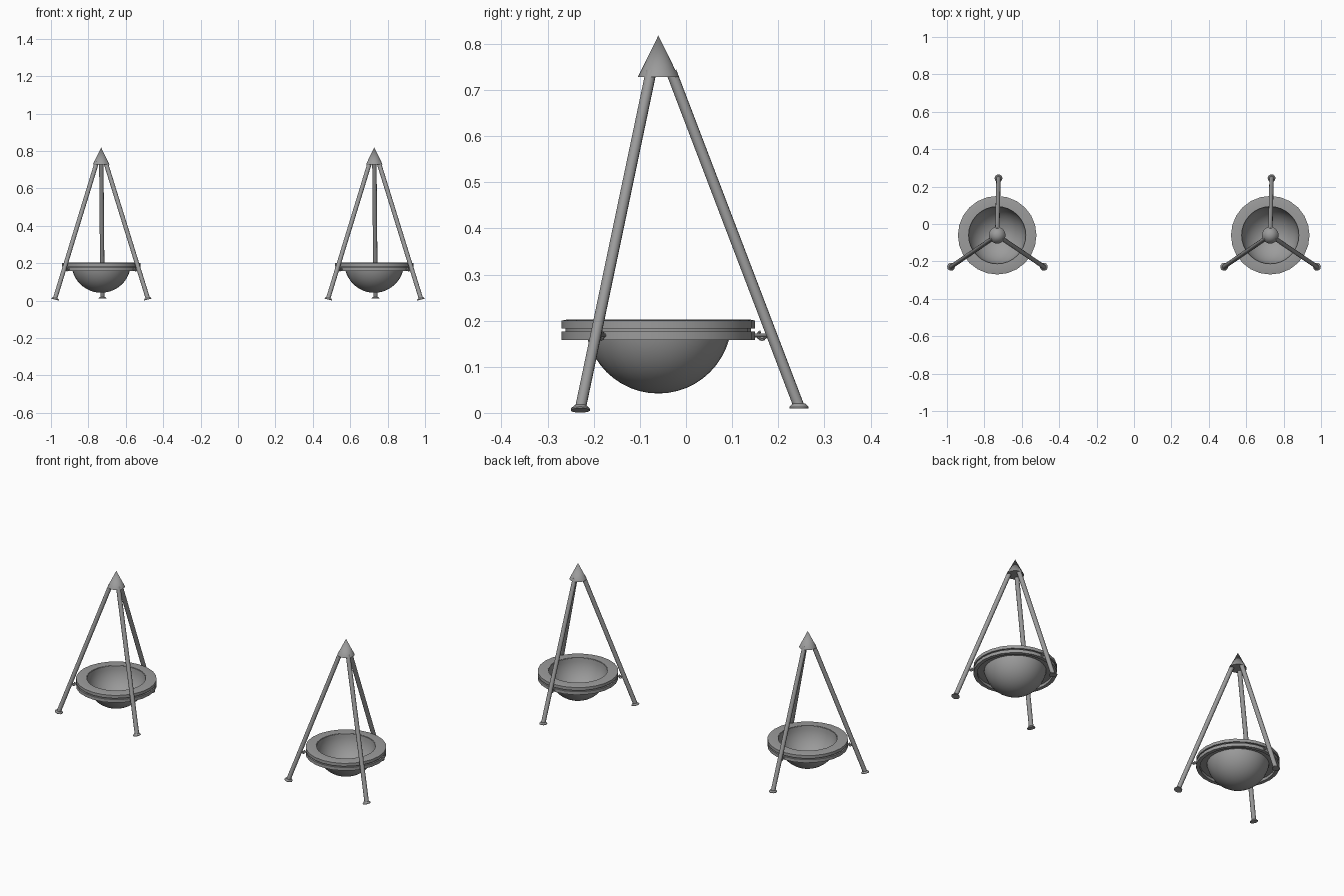
import bpy, bmesh, math
from mathutils import Vector

cube = bpy.data.objects.get("Cube")
if cube:
    bpy.data.objects.remove(cube, do_unlink=True)

# One grey metal for everything
metal = bpy.data.materials.new("grey_metal")
metal.use_nodes = True
metal.diffuse_color = (0.33, 0.33, 0.33, 1)
metal.node_tree.nodes["Principled BSDF"].inputs["Base Color"].default_value = (0.33, 0.33, 0.33, 1)

SITES = {"right": -0.7315, "left": 0.7285}
CY = -0.06  # centre line of each bowl and cap


def place(name, bm, loc=(0, 0, 0)):
    """Finish a mesh and put one linked copy at each site."""
    bmesh.ops.recalc_face_normals(bm, faces=bm.faces)
    mesh = bpy.data.meshes.new(name)
    bm.to_mesh(mesh)
    bm.free()
    mesh.materials.append(metal)
    for i, (side, x) in enumerate(SITES.items()):
        ob = bpy.data.objects.new(f"{side}_{name}", mesh)
        bpy.context.collection.objects.link(ob)
        ob.location = Vector(loc) + Vector((x, 0, 0))
        if i == 0:
            bpy.ops.object.select_all(action='DESELECT')
            ob.select_set(True)
            bpy.context.view_layer.objects.active = ob
            bpy.ops.object.shade_smooth_by_angle(angle=math.radians(35))


def lathe(name, profile, steps, closed=True, loc=(0, CY, 0), up=(0, 0, 1)):
    """Turn an (r, z) profile round the axis 'up'."""
    bm = bmesh.new()
    vs = [bm.verts.new((r, 0, z)) for r, z in profile]
    pairs = list(zip(vs, vs[1:])) + ([(vs[-1], vs[0])] if closed else [])
    edges = [bm.edges.new(p) for p in pairs]
    bmesh.ops.spin(bm, geom=vs + edges, cent=(0, 0, 0), axis=(0, 0, 1),
                   angle=math.tau, steps=steps, use_duplicate=False)
    bmesh.ops.remove_doubles(bm, verts=bm.verts, dist=1e-5)
    turn = Vector((0, 0, 1)).rotation_difference(Vector(up)).to_matrix()
    bmesh.ops.rotate(bm, verts=bm.verts, cent=(0, 0, 0), matrix=turn)
    place(name, bm, loc)


def tube(name, points, radius, sides):
    """Round bar along a path."""
    pts = [Vector(p) for p in points]
    bm = bmesh.new()
    rings = []
    for i, p in enumerate(pts):
        d = (pts[min(i + 1, len(pts) - 1)] - pts[max(i - 1, 0)]).normalized()
        a = d.cross(Vector((0.3, 0.8, 0.1)) if abs(d.y) < 0.6 else Vector((1, 0, 0.2))).normalized()
        b = d.cross(a)
        angles = [math.tau * k / sides for k in range(sides)]
        rings.append([bm.verts.new(p + radius * (a * math.cos(t) + b * math.sin(t))) for t in angles])
    for r0, r1 in zip(rings, rings[1:]):
        for k in range(sides):
            n = (k + 1) % sides
            bm.faces.new((r0[k], r0[n], r1[n], r1[k]))
    bm.faces.new(rings[0])
    bm.faces.new(rings[-1])
    place(name, bm)


# Hemispherical bowl with a thin wall
def arc(r, count=12):
    return [(r * math.sin(t), 0.201 - r * math.cos(t))
            for t in (math.pi / 2 * i / count for i in range(count + 1))]


lathe("bowl", arc(0.159) + arc(0.153)[::-1], 32, closed=False)

# Broad rim, recessed neck and the support ring below
lathe("rim", [(0.156, 0.183), (0.21, 0.183), (0.21, 0.2), (0.195, 0.203), (0.156, 0.203)], 24)
lathe("neck", [(0.152, 0.173), (0.201, 0.173), (0.201, 0.185), (0.156, 0.185)], 24)
lathe("support_ring", [(0.191, 0.158), (0.21, 0.158), (0.21, 0.176), (0.191, 0.176)], 24)

# Pointed cap
lathe("cap", [(0, 0.728), (0.0445, 0.728), (0, 0.818)], 24, closed=False)

# Legs, feet and hooks: foot point and the tilt of the foot
LEGS = {
    "front_right": ((-0.247, -0.229, 0.0055), (-0.25, 0, 1)),
    "front_left": ((0.25, -0.229, 0.0055), (0.25, 0, 1)),
    "back": ((0.007, 0.245, 0.01), (0, 0, 1)),
}
for leg, (foot, lean) in LEGS.items():
    base = Vector(foot)
    out = Vector((base.x, base.y - CY, 0)).normalized()
    top = Vector((0, CY, 0.74)) + out * 0.028
    tube(f"{leg}_leg", [base + Vector((0, 0, 0.004)), top], 0.0118, 12)
    lathe(f"{leg}_foot", [(0, 0), (0.021, 0), (0.021, 0.003), (0.014, 0.01), (0, 0.01)],
          14, closed=False, loc=foot, up=(-lean[0], lean[1], lean[2]))
    # Hook between the support ring and the leg
    start = Vector((0, CY, 0.168)) + out * 0.2
    at_leg = base.lerp(top, (0.168 - base.z) / (top.z - base.z))
    tube(f"{leg}_pin", [start, at_leg], 0.0045, 8)
    mid = start.lerp(at_leg, 0.55)
    curl = [mid + 0.009 * (out * math.cos(t) + Vector((0, 0, math.sin(t))))
            for t in (math.pi * (0.6 + 0.15 * i) for i in range(10))]
    tube(f"{leg}_hook", curl, 0.003, 6)
